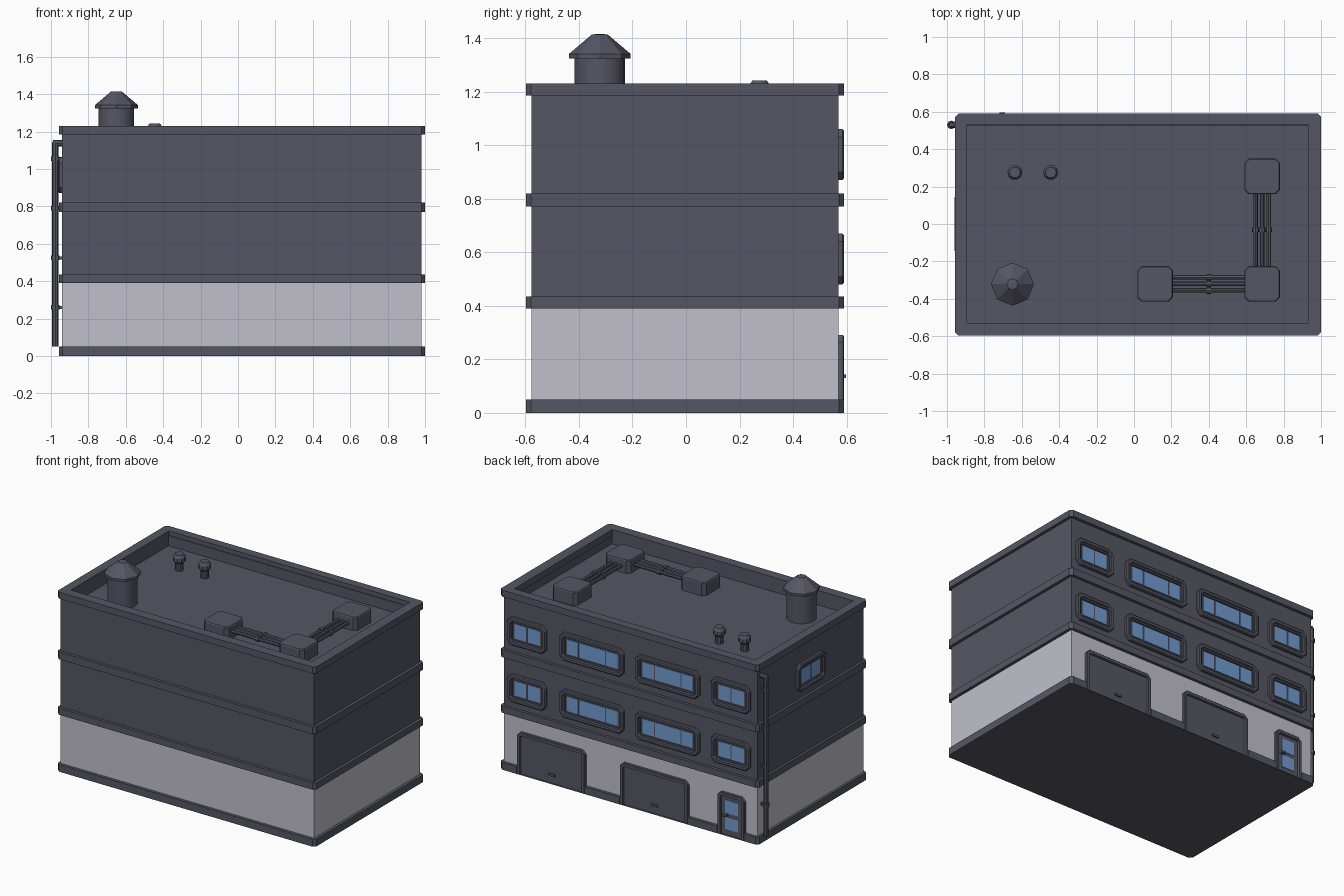
import bpy, bmesh, math
from mathutils import Vector, Matrix

if "Cube" in bpy.data.objects:
    bpy.data.objects.remove(bpy.data.objects["Cube"])


def material(name, rgb):
    m = bpy.data.materials.new(name)
    m.diffuse_color = (*rgb, 1)
    m.use_nodes = True
    m.node_tree.nodes["Principled BSDF"].inputs["Base Color"].default_value = m.diffuse_color
    return m


SLATE = material("slate grey", (0.09, 0.094, 0.125))
PALE = material("pale plaster", (0.533, 0.527, 0.59))
BLUE = material("window blue", (0.17, 0.33, 0.64))
X0, X1, Y0, Y1 = -0.94, 0.98, -0.577, 0.57   # wall planes
FLOOR = 1.13                                  # roof floor height


def finish(name, bm, *mats):
    bmesh.ops.recalc_face_normals(bm, faces=bm.faces)
    me = bpy.data.meshes.new(name)
    bm.to_mesh(me)
    bm.free()
    for m in mats:
        me.materials.append(m)
    ob = bpy.data.objects.new(name, me)
    bpy.context.scene.collection.objects.link(ob)
    return ob


def loft(name, loops, *mats, closed=False):
    """Skin between point loops; cap the ends or join last to first."""
    bm = bmesh.new()
    rows = [[bm.verts.new(p) for p in l] for l in loops]
    n = len(rows[0])
    pairs = list(zip(rows, rows[1:])) + ([(rows[-1], rows[0])] if closed else [])
    for a, b in pairs:
        for i in range(n):
            j = (i + 1) % n
            bm.faces.new((a[i], a[j], b[j], b[i]))
    if not closed:
        bm.faces.new(rows[0])
        bm.faces.new(rows[-1])
    return finish(name, bm, *mats)


def outline(x0, x1, y0, y1, c, cb=None):
    """Rectangle with cut corners (cb = cut at the lower pair)."""
    b = c if cb is None else cb
    return [(x0 + b, y0), (x1 - b, y0), (x1, y0 + b), (x1, y1 - c),
            (x1 - c, y1), (x0 + c, y1), (x0, y1 - c), (x0, y0 + b)]


def at(pts, z):
    return [(x, y, z) for x, y in pts]


def lathe(name, profile, origin, sides, axis="z", smooth=False):
    """Round part from (radius, height) pairs along an axis."""
    rot = {"z": Matrix(), "x": Matrix.Rotation(math.pi / 2, 4, "Y"),
           "y": Matrix.Rotation(-math.pi / 2, 4, "X")}[axis]
    loops = []
    for r, h in profile:
        loops.append([Vector(origin) + rot @ Vector((r * math.cos(i * math.tau / sides),
                      r * math.sin(i * math.tau / sides), h)) for i in range(sides)])
    ob = loft(name, loops, SLATE)
    if smooth:
        bpy.ops.object.select_all(action="DESELECT")
        ob.select_set(True)
        bpy.context.view_layer.objects.active = ob
        bpy.ops.object.shade_smooth_by_angle(angle=math.radians(35))
    return ob


# Walls with parapet and sunken roof floor; ground storey is pale
def rect(d, z):
    return [(X0 - d, Y0 - d, z), (X1 + d, Y0 - d, z), (X1 + d, Y1 + d, z), (X0 - d, Y1 + d, z)]


walls = loft("walls", [rect(0, 0.01), rect(0, 0.41), rect(0, 1.2), rect(-0.045, 1.2),
                       rect(-0.045, FLOOR)], SLATE, PALE)
for p in walls.data.polygons:
    p.material_index = 1 if p.center.z < 0.39 and abs(p.normal.z) < 0.5 else 0

# Floor bands and roof coping
LX0, LX1, LY0, LY1 = -0.957, 1.0, -0.597, 0.59
band = outline(LX0, LX1, LY0, LY1, 0.018)
for k, (a, b) in enumerate([(0.39, 0.435), (0.77, 0.82)]):
    loft(f"floor_band_{k + 1}", [at(band, a), at(band, b)], SLATE)
inner = outline(-0.895, 0.93, -0.53, 0.53, 0.002)
loft("roof_coping", [at(band, 1.185), at(band, 1.23), at(inner, 1.23), at(inner, 1.185)],
     SLATE, closed=True)

# Plinth, notched where the doors stand on the back
GARAGES, GW = (0.613, -0.167), 0.515
DOOR, DW = -0.75, 0.205
pts = band[:5]
for c, w in [(GARAGES[0], GW), (GARAGES[1], GW), (DOOR, DW)]:
    pts = pts + [(c + w / 2, LY1), (c + w / 2, Y1), (c - w / 2, Y1), (c - w / 2, LY1)]
pts = pts + band[5:]
loft("plinth", [at(pts, 0), at(pts, 0.05)], SLATE)


# Wall-mounted parts: map (u, v, depth) to the back or left wall
def back(u, v, d):
    return (u, Y1 + d, v)


def left(u, v, d):
    return (X0 - d, u, v)


def plate(name, wall, u0, u1, v0, v1, d0, d1, mat):
    q = [(u0, v0), (u1, v0), (u1, v1), (u0, v1)]
    loft(name, [[wall(u, v, d) for u, v in q] for d in (d0, d1)], mat)


def window(name, wall, u, v, w, panes):
    h = 0.19
    loops = []
    for s, c, d in [(0, 0.03, -0.01), (0, 0.03, 0.014), (0.006, 0.028, 0.02), (0.022, 0.02, 0.02),
                    (0.026, 0.018, 0.010), (0.036, 0.006, 0.010), (0.038, 0.005, 0.003)]:
        o = outline(u - w / 2 + s, u + w / 2 - s, v - h / 2 + s, v + h / 2 - s, c)
        loops.append([wall(a, b, d) for a, b in o])
    loft(name + "_frame", loops, SLATE)
    g = w / 2 - 0.046
    start = u - g
    for k, share in enumerate(panes):
        end = start + 2 * g * share / sum(panes)
        plate(f"{name}_glass_{k + 1}", wall, start + 0.005, end - 0.005,
              v - 0.05, v + 0.05, 0.002, 0.006, BLUE)
        start = end


for r, v in enumerate((0.575, 0.965)):
    for k, u in enumerate((-0.745, 0.80)):
        window(f"small_window_{r}{k}", back, u, v, 0.295, (1, 1))
    for k, u in enumerate((-0.265, 0.308)):
        window(f"wide_window_{r}{k}", back, u, v, 0.485, (1, 2.1, 1))
window("side_window", left, 0.0, 0.965, 0.30, (1, 1))


# Doors: surround open at the bottom, recessed panel
def doorway(name, u, w, h):
    loops = []
    for s, c, d in [(0, 0.025, -0.01), (0, 0.025, 0.016), (0.004, 0.023, 0.02),
                    (0.022, 0.01, 0.02), (0.024, 0.008, 0.005)]:
        o = outline(u - w / 2 + s, u + w / 2 - s, 0, h - s, c, 0.001)
        loops.append([back(a, b, d) for a, b in o])
    loft(name, loops, SLATE)


for k, u in enumerate(GARAGES):
    doorway(f"garage_door_{k + 1}", u, GW, 0.29)
    plate(f"garage_handle_{k + 1}", back, u - 0.025, u + 0.025, 0.05, 0.064, 0.004, 0.014, SLATE)
doorway("entrance_door", DOOR, DW, 0.29)
for k, (a, b) in enumerate([(0.04, 0.125), (0.15, 0.24)]):
    plate(f"door_glass_{k + 1}", back, DOOR - 0.048, DOOR + 0.048, a, b, 0.004, 0.009, BLUE)
plate("door_handle", back, DOOR + 0.03, DOOR + 0.06, 0.131, 0.144, 0.004, 0.027, SLATE)

# Water tank with octagonal cap
lathe("tank_body", [(0.095, FLOOR - 0.01), (0.095, 1.33)], (-0.65, -0.322, 0), 16, smooth=True)
lathe("tank_cap", [(0.115, 1.324), (0.115, 1.341), (0.03, 1.413), (0.012, 1.415)],
      (-0.65, -0.322, 0), 8)

# Roof vents
for k, x in enumerate((-0.637, -0.445)):
    lathe(f"roof_vent_{k + 1}", [(0.026, FLOOR - 0.01), (0.026, 1.18), (0.04, 1.195),
                                 (0.04, 1.222), (0.029, 1.242)], (x, 0.275, 0), 10)

# Roof units and the pipes between them
for k, (x, y) in enumerate([(0.113, -0.32), (0.685, -0.32), (0.685, 0.255)]):
    o = [outline(x - r, x + r, y - r, y + r, 0.022) for r in (0.095, 0.091)]
    loft(f"roof_unit_{k + 1}", [at(o[0], FLOOR - 0.01), at(o[0], 1.214), at(o[1], 1.22)], SLATE)
for k in (-1, 0, 1):
    s = k * 0.035
    for ax, start, length in [("x", (0.2, -0.32 + s, 1.175), 0.4),
                              ("y", (0.685 + s, -0.23, 1.175), 0.4)]:
        m = length / 2
        lathe(f"roof_pipe_{ax}_{k + 2}", [(0.012, 0), (0.012, m - 0.012), (0.018, m - 0.012),
              (0.018, m + 0.012), (0.012, m + 0.012), (0.012, length)], start, 8, ax)

# Drainpipe with collars and a bend into the wall
PX, PY = -0.977, 0.53
lathe("drainpipe", [(0.017, 0.05), (0.017, 1.14), (0.01, 1.155)], (PX, PY, 0), 8)
lathe("drainpipe_elbow", [(0.012, -0.012), (0.017, 0), (0.017, 0.06)], (PX, PY, 1.137), 8, "x")
for k, z in enumerate((0.26, 0.525, 0.79, 1.055)):
    lathe(f"pipe_collar_{k + 1}", [(0.023, z - 0.012), (0.023, z + 0.012)], (PX, PY, 0), 8)
    plate(f"pipe_bracket_{k + 1}", left, PY - 0.008, PY + 0.008, z - 0.008, z + 0.008,
          -0.005, 0.035, SLATE)
